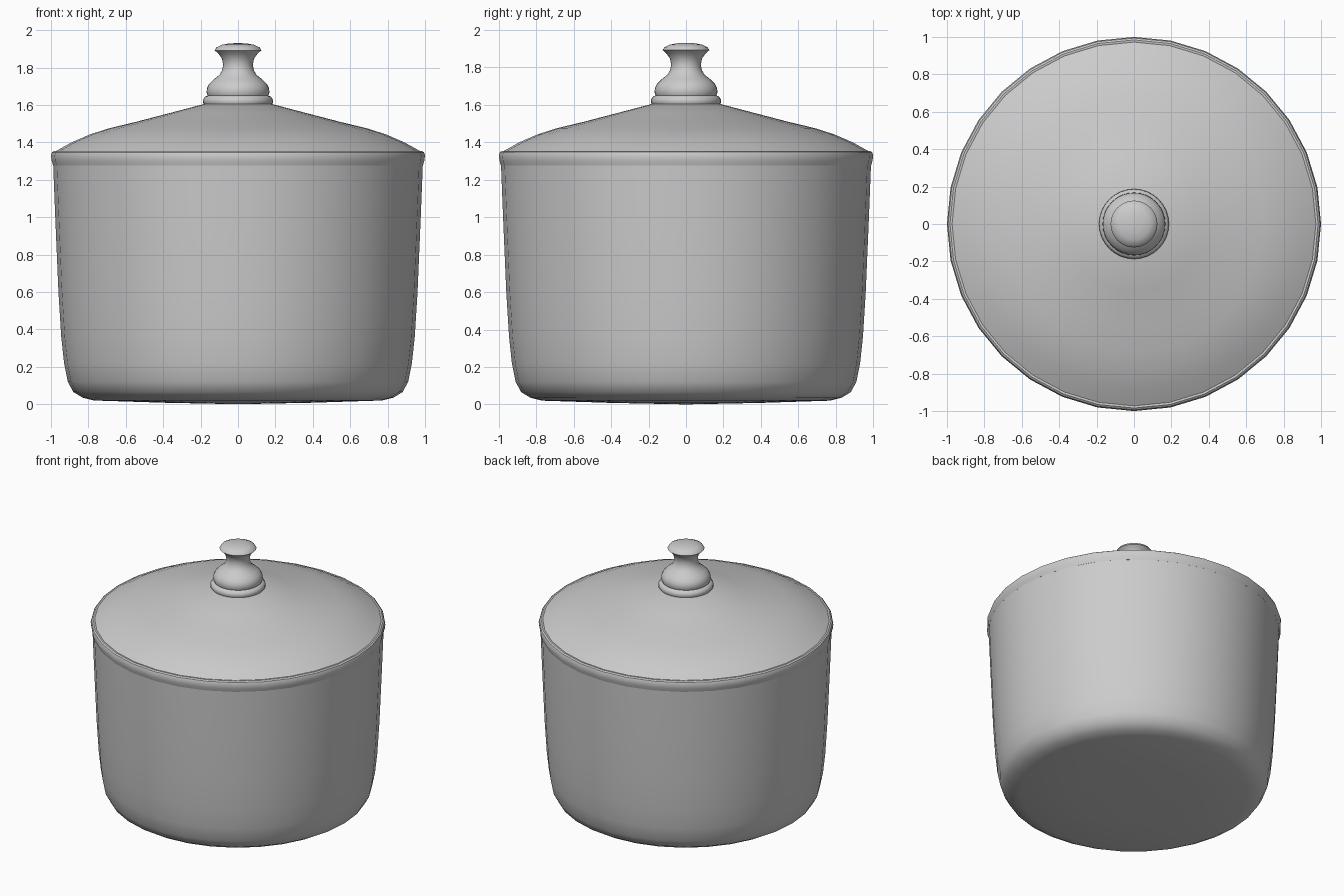
import bpy
import bmesh
import math

cube = bpy.data.objects.get("Cube")
if cube:
    bpy.data.objects.remove(cube, do_unlink=True)

grey = bpy.data.materials.new("plain_grey")
grey.use_nodes = True
colour = (0.6, 0.6, 0.6, 1)
grey.diffuse_color = colour
grey.node_tree.nodes["Principled BSDF"].inputs["Base Color"].default_value = colour


def lathe(name, profile, sides=32, angle=35):
    """Spin an (r, z) profile around the z axis."""
    bm = bmesh.new()
    verts = [bm.verts.new((r, 0, z)) for r, z in profile]
    edges = [bm.edges.new(pair) for pair in zip(verts, verts[1:])]
    bmesh.ops.spin(bm, geom=verts + edges, cent=(0, 0, 0), axis=(0, 0, 1),
                   angle=math.tau, steps=sides, use_merge=True)
    bmesh.ops.remove_doubles(bm, verts=bm.verts, dist=0.0005)
    bmesh.ops.recalc_face_normals(bm, faces=bm.faces)
    mesh = bpy.data.meshes.new(name)
    bm.to_mesh(mesh)
    bm.free()
    mesh.materials.append(grey)
    obj = bpy.data.objects.new(name, mesh)
    bpy.context.collection.objects.link(obj)
    bpy.ops.object.select_all(action='DESELECT')
    bpy.context.view_layer.objects.active = obj
    obj.select_set(True)
    bpy.ops.object.shade_smooth_by_angle(angle=math.radians(angle))
    return obj


# Pot: shallow domed base, rounded foot, flared wall and hollow inside
lathe("pot_body", [
    (0, 0), (0.4, 0.008), (0.77, 0.02), (0.83, 0.035), (0.88, 0.065),
    (0.91, 0.12), (0.93, 0.22), (0.945, 0.36), (0.96, 0.6), (0.975, 0.95),
    (0.985, 1.2), (0.988, 1.28), (0.95, 1.28), (0.93, 0.6), (0.88, 0.13),
    (0.77, 0.07), (0, 0.06)], angle=50)

# Rolled rim around the top of the pot
lathe("rim", [
    (0.95, 1.27), (0.988, 1.275), (0.996, 1.3), (1.0, 1.33),
    (0.994, 1.347), (0.984, 1.354), (0.972, 1.354), (0.95, 1.34), (0.95, 1.27)])

# Lid: rounded shoulder sweeping up to the knob, thin underside
lathe("lid", [
    (0, 1.61), (0.185, 1.604), (0.36, 1.558), (0.54, 1.511), (0.69, 1.475),
    (0.79, 1.443), (0.89, 1.4), (0.976, 1.352), (0.95, 1.34),
    (0.78, 1.42), (0.54, 1.485), (0, 1.58)])

# Turned knob: ring foot, bulb, narrow neck and domed cap
lathe("knob", [
    (0, 1.595), (0.178, 1.598), (0.187, 1.612), (0.186, 1.63), (0.176, 1.645),
    (0.162, 1.65), (0.168, 1.665), (0.166, 1.69), (0.155, 1.712),
    (0.132, 1.735), (0.1, 1.76), (0.085, 1.785), (0.079, 1.815),
    (0.086, 1.848), (0.105, 1.875), (0.125, 1.892), (0.115, 1.908),
    (0.085, 1.922), (0.045, 1.929), (0, 1.931)], angle=45)
